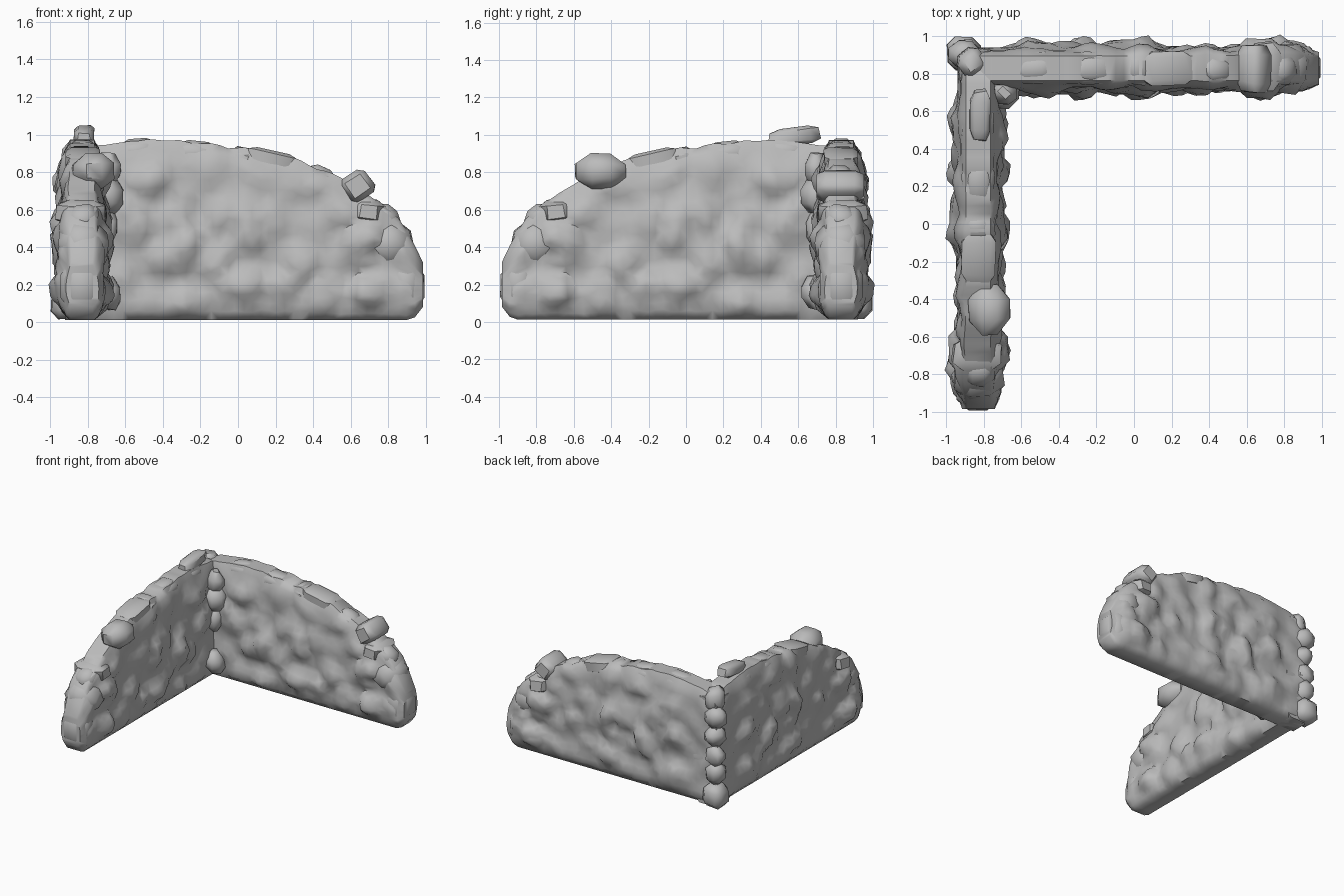
import bpy, bmesh, math, random
from mathutils import Vector, Matrix, Euler, noise

if "Cube" in bpy.data.objects:
    bpy.data.objects.remove(bpy.data.objects["Cube"])

grey = bpy.data.materials.new("stone grey")
grey.use_nodes = True
grey.diffuse_color = (0.5, 0.5, 0.5, 1)
grey.node_tree.nodes["Principled BSDF"].inputs["Base Color"].default_value = (0.5, 0.5, 0.5, 1)

CENTRE = 0.83   # distance of each wall's middle plane from the origin
# Wall height against distance along the wall
PROFILE = [(-0.95, 0.88), (-0.7, 0.95), (-0.45, 0.975), (-0.2, 0.955), (0, 0.93),
           (0.3, 0.87), (0.55, 0.77), (0.75, 0.64), (0.85, 0.56), (0.93, 0.44), (0.99, 0.31)]


def height(t):
    for (a, p), (b, q) in zip(PROFILE, PROFILE[1:]):
        if t <= b:
            return p + (q - p) * (t - a) / (b - a)
    return PROFILE[-1][1]


def place(bm, mirrored):
    """Move wall coordinates (along, outward, up) to the back or the left side."""
    for v in bm.verts:
        t, w, z = v.co
        v.co = (-CENTRE - w, -t, z) if mirrored else (t, CENTRE + w, z)


def finish(bm, name, angle=50):
    bmesh.ops.recalc_face_normals(bm, faces=bm.faces)
    mesh = bpy.data.meshes.new(name)
    bm.to_mesh(mesh)
    bm.free()
    obj = bpy.data.objects.new(name, mesh)
    bpy.context.collection.objects.link(obj)
    mesh.materials.append(grey)
    bpy.ops.object.select_all(action='DESELECT')
    obj.select_set(True)
    bpy.context.view_layer.objects.active = obj
    bpy.ops.object.shade_smooth_by_angle(angle=math.radians(angle))


def stone(bm, loc, size, rot=(0, 0, 0), rough=0.07, round_off=0.25):
    """Add one chipped, bevelled block to bm."""
    part = bmesh.new()
    bmesh.ops.create_cube(part, size=1)
    for v in part.verts:
        v.co += Vector([random.uniform(-rough, rough) * 1.4 for _ in range(3)])
    bmesh.ops.bevel(part, geom=part.edges[:], offset=round_off, segments=1,
                    profile=0.5, affect='EDGES')
    part.transform(Matrix.LocRotScale(Vector(loc), Euler(rot), Vector(size)))
    mesh = bpy.data.meshes.new("stone_part")
    part.to_mesh(mesh)
    part.free()
    bm.from_mesh(mesh)
    bpy.data.meshes.remove(mesh)


def scatter_stones(seed):
    """Stones bedded in one face: along, up, half sizes, turn, rise and slopes."""
    random.seed(seed)
    beds = [(-0.28, 0.38, 0.09, 0.15, -0.3, 0.06), (0.05, 0.5, 0.08, 0.16, 0.35, 0.06),
            (0.66, 0.45, 0.13, 0.09, 0.2, 0.06), (0.04, 0.19, 0.13, 0.09, 0, 0.055),
            (-0.5, 0.74, 0.13, 0.09, -0.2, 0.045), (0.72, 0.17, 0.13, 0.1, 0.1, 0.06),
            (-0.55, 0.5, 0.1, 0.11, 0.2, 0.05)]
    for row in range(4):
        for col in range(6):
            t = -0.6 + col * 0.28 + (row % 2) * 0.13 + random.uniform(-0.07, 0.07)
            z = 0.14 + row * 0.22 + random.uniform(-0.05, 0.05)
            beds.append((t, z, random.uniform(0.08, 0.15), random.uniform(0.08, 0.13),
                         random.uniform(-0.8, 0.8), random.uniform(0.015, 0.04)))
    return [bed + (random.uniform(-0.25, 0.25), random.uniform(-0.25, 0.25)) for bed in beds]


def relief(beds, t, z):
    """How far the bedded stones push the face out at this point."""
    best = 0
    for bt, bz, sx, sz, turn, rise, slope_t, slope_z in beds:
        dt, dz = t - bt, z - bz
        c, s = math.cos(turn), math.sin(turn)
        r = (abs((dt * c + dz * s) / sx) ** 3 + abs((dz * c - dt * s) / sz) ** 3) ** (1 / 3)
        if r < 1:
            best = max(best, (rise + slope_t * dt + slope_z * dz) * min(1, (1 - r) * 2))
    return best


def wall_body(name, mirrored):
    """Loft the rubble slab from rings along the wall."""
    bm = bmesh.new()
    columns, rows, rings = 44, 19, []
    faces = {1: scatter_stones(5), -1: scatter_stones(8)}
    for i in range(columns + 1):
        t0 = -0.92 + 1.905 * i / columns
        end = min(1, (0.985 - t0) / 0.08)
        low = 0.012 + 0.07 * (1 - end) ** 2
        top = height(t0) + noise.noise(Vector((t0 * 11, 0, 0))) * 0.02
        ring = []
        for side in (1, -1):
            for j in range(rows + 1):
                f = j / rows if side > 0 else 1 - j / rows
                t, z = t0, low + (top - low) * f
                edge = min(1, min((z - low) / 0.06, (top - z) / 0.14))
                # uneven spacing breaks the surface into irregular facets
                shift = noise.noise_vector(Vector((t * 17, side * 5, z * 17)))
                t += shift.x * 0.02 * edge * end
                z += shift.z * 0.02 * edge
                w = (0.065 + 0.035 * math.sqrt(edge)) * (0.85 + 0.15 * end)
                w += relief(faces[side], t, z) * (0.25 + 0.75 * edge) * end
                w += noise.noise(Vector((t * 7, side * 3, z * 7))) * 0.025 * edge
                ring.append(bm.verts.new((t, side * w, z)))
        rings.append(ring)
    n = len(rings[0])
    for a, b in zip(rings, rings[1:]):
        for k in range(n):
            bm.faces.new((a[k], a[(k + 1) % n], b[(k + 1) % n], b[k]))
    for ring in (rings[0], rings[-1]):
        for j in range(rows):
            bm.faces.new((ring[j], ring[j + 1], ring[n - 2 - j], ring[n - 1 - j]))
    bmesh.ops.triangulate(bm, faces=bm.faces, quad_method='SHORT_EDGE')
    place(bm, mirrored)
    finish(bm, name, 55)


def coping(name, mirrored):
    """Low stones sunk into the sloping top, and the rounded wall end."""
    random.seed(11)
    bm = bmesh.new()
    for t, length, depth in ((-0.52, 0.3, 0.18), (-0.22, 0.26, 0.17), (0.02, 0.16, 0.18),
                             (0.43, 0.2, 0.15), (0.78, 0.18, 0.18)):
        slope = math.atan2(height(t + 0.08) - height(t - 0.08), 0.16)
        stone(bm, (t, 0, height(t) - 0.06), (length, depth, 0.14), (0, -slope, 0), 0.06, 0.3)
    stone(bm, (0.18, 0, 0.865), (0.27, 0.19, 0.1), (0, 0.2, 0), 0.04, 0.15)
    stone(bm, (0.69, 0, 0.59), (0.18, 0.26, 0.12), (0, 0.1, 0), 0.06)
    stone(bm, (0.89, 0, 0.19), (0.2, 0.22, 0.3), (0, 0, 0), 0.03, 0.3)
    stone(bm, (0.8, 0, 0.42), (0.26, 0.25, 0.24), (0, 0.6, 0), 0.06, 0.32)
    place(bm, mirrored)
    finish(bm, name)


for side_name, mirrored in (("back", False), ("left_side", True)):
    wall_body(side_name + "_wall", mirrored)
    coping(side_name + "_coping", mirrored)

# Stacked stones on the outer and inner corner
random.seed(3)
bm = bmesh.new()
stone(bm, (-0.9, 0.9, 0.11), (0.17, 0.17, 0.18), (0, 0, 0), 0.07)
for z in (0.28, 0.43, 0.58, 0.74):
    stone(bm, (-0.9, 0.9, z), (0.15, 0.15, 0.16),
          (0, 0, random.uniform(0.5, 1)), 0.1, 0.3)
stone(bm, (-0.86, 0.86, 0.87), (0.14, 0.14, 0.17), (0.1, 0.1, 0.6), 0.08)
finish(bm, "outer_corner_stones")

bm = bmesh.new()
for z, size in ((0.16, 0.14), (0.5, 0.11), (0.68, 0.15), (0.82, 0.12)):
    stone(bm, (-0.695, 0.695, z), (size, size, 0.18), (0, 0, 0.78), 0.08, 0.32)
finish(bm, "inner_corner_stones")

# Loose boulders lying on the walls
for name, loc, size, rot, round_off in (
        ("back_wall_boulder", (0.64, 0.83, 0.73), (0.15, 0.25, 0.14), (0, -0.6, 0), 0.2),
        ("left_wall_boulder", (-0.775, -0.455, 0.805), (0.22, 0.27, 0.19), (0, 0, 0.05), 0.3),
        ("left_wall_capstone", (-0.82, 0.575, 0.995), (0.11, 0.27, 0.09), (0.12, 0, 0), 0.2)):
    bm = bmesh.new()
    stone(bm, loc, size, rot, 0.05, round_off)
    finish(bm, name)
